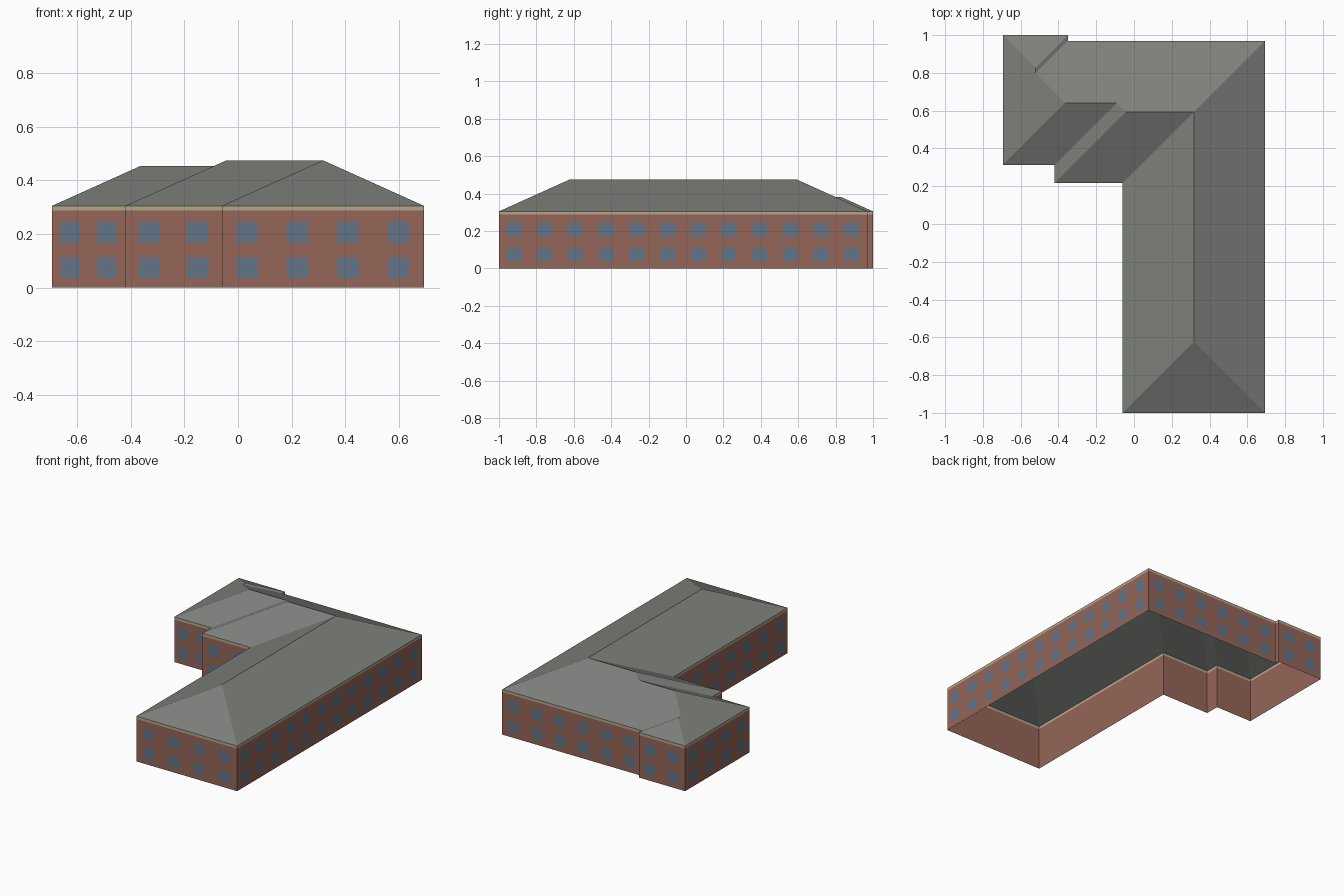
import bpy
import bmesh
from mathutils import Vector

cube = bpy.data.objects.get("Cube")
if cube:
    bpy.data.objects.remove(cube, do_unlink=True)

CORNICE_Z, EAVE_Z, SLOPE = 0.287, 0.305, 0.451
WINDOW_ROWS = ((0.037, 0.113), (0.167, 0.245))

# Footprint corners, counterclockwise from the front of the west wing
footprint = [Vector(p) for p in (
    (-0.694, 0.312), (-0.42, 0.312), (-0.42, 0.216), (-0.06, 0.216), (-0.06, -1),
    (0.694, -1), (0.694, 0.97), (-0.349, 0.97), (-0.349, 1), (-0.694, 1))]

# Ridge points: x, y, distance from the eaves
ridge = {
    "bay_back": (-0.5215, 0.8275, 0.1725), "bay_front": (-0.5215, 0.7975, 0.1725),
    "west_end": (-0.365, 0.641, 0.329), "west_step": (-0.091, 0.641, 0.329),
    "mid_step": (-0.043, 0.593, 0.377), "corner": (0.317, 0.593, 0.377),
    "wing_end": (0.317, -0.623, 0.377)}

# Ridge points closing the roof slope above each wall
slopes = ("west_step west_end", "mid_step west_step", "corner mid_step",
          "wing_end corner", "wing_end", "corner wing_end",
          "bay_front west_end west_step mid_step corner",
          "bay_back bay_front", "bay_back", "west_end bay_front bay_back")


def material(name, color):
    mat = bpy.data.materials.new(name)
    mat.use_nodes = True
    mat.diffuse_color = (*color, 1)
    for node in mat.node_tree.nodes:
        if node.type == "BSDF_PRINCIPLED":
            node.inputs["Base Color"].default_value = (*color, 1)
            node.inputs["Roughness"].default_value = 0.9
    return mat


def build(name, polygons, mat):
    bm = bmesh.new()
    for points in polygons:
        bm.faces.new([bm.verts.new(p) for p in points])
    bmesh.ops.remove_doubles(bm, verts=bm.verts, dist=0.0005)
    mesh = bpy.data.meshes.new(name)
    bm.to_mesh(mesh)
    bm.free()
    mesh.materials.append(mat)
    obj = bpy.data.objects.new(name, mesh)
    bpy.context.collection.objects.link(obj)
    return obj


def upright(a, b, low, high):
    return [(a.x, a.y, low), (b.x, b.y, low), (b.x, b.y, high), (a.x, a.y, high)]


edges = list(zip(footprint, footprint[1:] + footprint[:1]))

# Walls and the cornice band above them
build("walls", [upright(a, b, 0, CORNICE_Z) for a, b in edges],
      material("brick", (0.305, 0.133, 0.098)))
build("cornice", [upright(a, b, CORNICE_Z, EAVE_Z) for a, b in edges],
      material("beige_trim", (0.456, 0.376, 0.263)))

# Hipped roof, one slope per wall
roof = []
for (a, b), names in zip(edges, slopes):
    peak = [ridge[n] for n in names.split()]
    roof.append([(a.x, a.y, EAVE_Z), (b.x, b.y, EAVE_Z)]
                + [(x, y, EAVE_Z + SLOPE * d) for x, y, d in peak])
build("roof", roof, material("grey_roof", (0.205, 0.216, 0.198)))

# Two rows of evenly spaced window panes on each long wall
panes = []
for a, b in edges:
    length = (b - a).length
    if length < 0.2:
        continue
    along = (b - a).normalized()
    outward = Vector((along.y, -along.x)) * 0.002
    count = round(length / 0.17)
    cell = length / count
    half = min(0.08, cell * 0.53) / 2
    for i in range(count):
        centre = a + along * cell * (i + 0.5) + outward
        for low, high in WINDOW_ROWS:
            panes.append(upright(centre - along * half, centre + along * half, low, high))
build("windows", panes, material("blue_glass", (0.127, 0.174, 0.238)))
